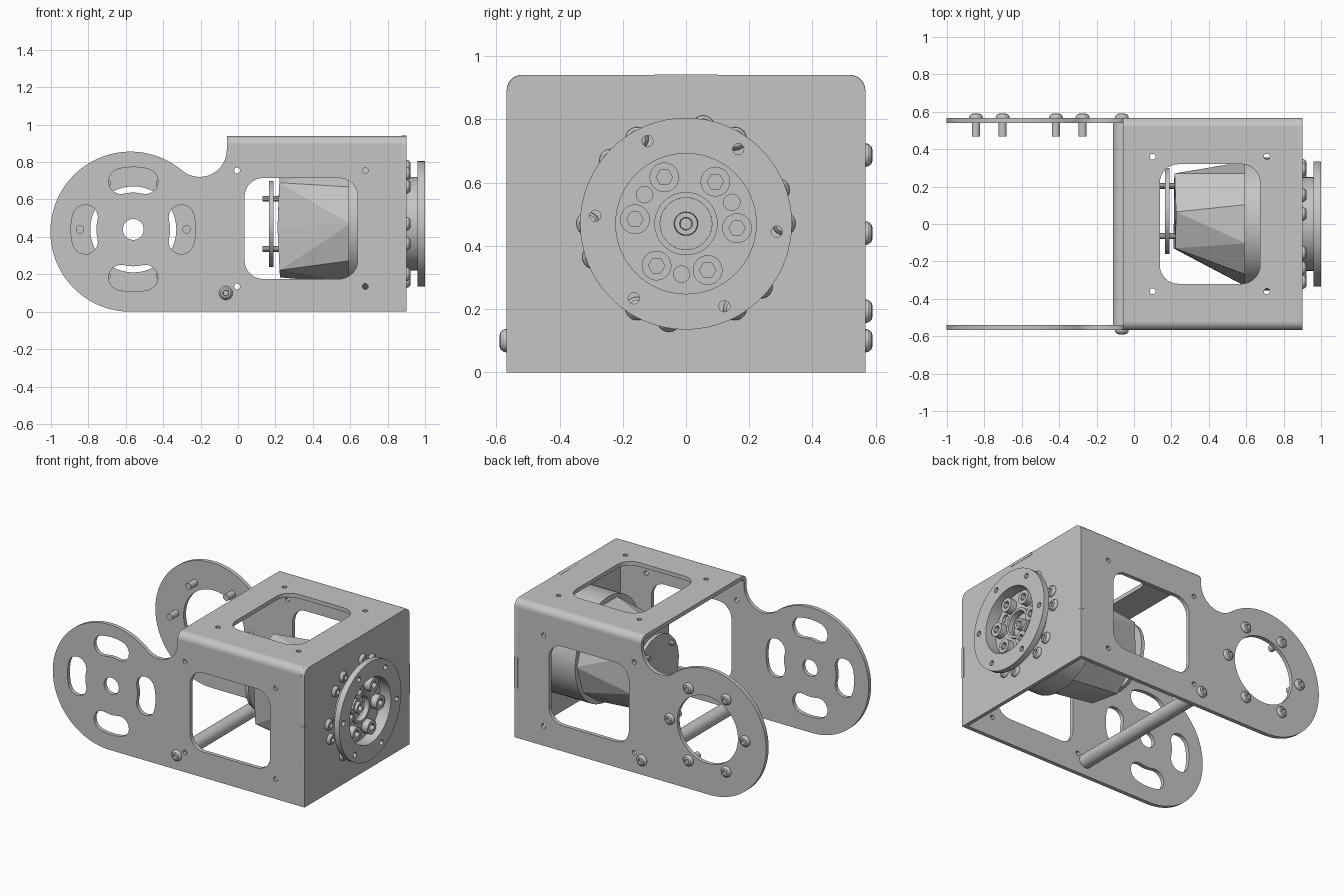
import bpy, bmesh
from math import sin, cos, radians, pi
from mathutils import Matrix

cube = bpy.data.objects.get("Cube")
if cube:
    bpy.data.objects.remove(cube, do_unlink=True)

COLOUR = (0.56, 0.56, 0.56, 1)
grey = bpy.data.materials.new("plain grey metal")
grey.use_nodes = True
grey.diffuse_color = COLOUR
grey.node_tree.nodes["Principled BSDF"].inputs["Base Color"].default_value = COLOUR


def frame(u, v, w):
    return Matrix((u, v, w)).transposed().to_4x4()


# Drawing planes: two in-plane axes, then the outward axis
FRONT = frame((1, 0, 0), (0, 0, 1), (0, -1, 0))
BACK = frame((-1, 0, 0), (0, 0, 1), (0, 1, 0))
RIGHT = frame((0, 1, 0), (0, 0, 1), (1, 0, 0))
TOP = Matrix.Identity(4)
smooth_parts = []


def finish(name, bm, matrix, smooth=True):
    bm.transform(matrix)
    bmesh.ops.remove_doubles(bm, verts=bm.verts, dist=1e-5)
    bmesh.ops.recalc_face_normals(bm, faces=bm.faces)
    mesh = bpy.data.meshes.new(name)
    bm.to_mesh(mesh)
    bm.free()
    mesh.materials.append(grey)
    ob = bpy.data.objects.new(name, mesh)
    bpy.context.collection.objects.link(ob)
    if smooth:
        smooth_parts.append(ob)


def arc(cu, cv, r, a0, a1, n=24):
    return [(cu + r * cos(radians(a0 + (a1 - a0) * i / n)),
             cv + r * sin(radians(a0 + (a1 - a0) * i / n))) for i in range(n + 1)]


def circle(cu, cv, r, n=32):
    return arc(cu, cv, r, 0, 360, n)[:-1]


def rounded(u0, v0, u1, v1, r):
    return (arc(u1 - r, v1 - r, r, 0, 90, 8) + arc(u0 + r, v1 - r, r, 90, 180, 8)
            + arc(u0 + r, v0 + r, r, 180, 270, 8) + arc(u1 - r, v0 + r, r, 270, 360, 8))


def slot(cu, cv, r, half, a, spread):
    """Kidney slot following a circle of radius r."""
    def end(b, start):
        return arc(cu + r * cos(radians(b)), cv + r * sin(radians(b)), half, start, start + 180, 10)
    return (arc(cu, cv, r + half, a - spread, a + spread, 8) + end(a + spread, a + spread)[1:-1]
            + arc(cu, cv, r - half, a + spread, a - spread, 8) + end(a - spread, a - spread + 180)[1:-1])


def plate(name, plane, w0, w1, outline, holes=()):
    """Sheet with holes, filled from 2D outlines and extruded from w0 to w1."""
    curve = bpy.data.curves.new(name, 'CURVE')
    curve.dimensions = '2D'
    curve.fill_mode = 'BOTH'
    curve.extrude = (w1 - w0) / 2
    for loop in [outline, *holes]:
        s = curve.splines.new('POLY')
        s.points.add(len(loop) - 1)
        for p, (u, v) in zip(s.points, loop):
            p.co = (u, v, 0, 1)
        s.use_cyclic_u = True
    tmp = bpy.data.objects.new(name, curve)
    bpy.context.collection.objects.link(tmp)
    bpy.context.view_layer.update()
    mesh = bpy.data.meshes.new_from_object(tmp.evaluated_get(bpy.context.evaluated_depsgraph_get()))
    bm = bmesh.new()
    bm.from_mesh(mesh)
    bpy.data.objects.remove(tmp)
    bpy.data.curves.remove(curve)
    bpy.data.meshes.remove(mesh)
    finish(name, bm, plane @ Matrix.Translation((0, 0, (w0 + w1) / 2)))


def lathe(name, plane, u, v, profile, n=24):
    """Turned part: profile of (radius, height along the outward axis)."""
    bm = bmesh.new()
    verts = [bm.verts.new((r, 0, h)) for r, h in profile]
    edges = [bm.edges.new(pair) for pair in zip(verts, verts[1:])]
    bmesh.ops.spin(bm, geom=verts + edges, cent=(0, 0, 0), axis=(0, 0, 1), angle=2 * pi, steps=n)
    finish(name, bm, plane @ Matrix.Translation((u, v, 0)))


def button_screw(name, plane, u, v, base, length):
    shape = [(0, base - length), (.022, base - length), (.022, base), (.037, base), (.036, base + .009),
             (.027, base + .02), (.016, base + .023), (.014, base + .008), (0, base + .008)]
    lathe(name, plane, u, v, shape, 20)


def polar(cu, cv, r, a):
    return cu + r * cos(radians(a)), cv + r * sin(radians(a))


# Side plates: round arm end, concave neck, square body
AX, AZ = -0.56, 0.44
W0, W1, BX = 0.54, 0.567, 0.875
side = ([(BX, 0)] + arc(-.575, .428, .428, 270, 50, 64)
        + arc(-.205, .866, .145, 230, 360, 24)[1:] + [(-.06, .893), (BX, .893)])
side_holes = [rounded(.035, .175, .64, .715, .1)]
side_holes += [circle(x, z, .016, 12) for x in (-.005, .68) for z in (.135, .755)]
slots = [slot(AX, AZ, .265, .068, a, 14) for a in (0, 90, 180, 270)]
plate("front_side_plate", FRONT, W0, W1, side, side_holes + slots + [circle(AX, AZ, .056)])
plate("back_side_plate", FRONT, -W1, -W0, side, side_holes + [circle(AX, AZ, .23, 48)])

# Top plate and the two bent edges
top_holes = [rounded(.138, -.32, .674, .32, .1)]
top_holes += [circle(x, y, .016, 12) for x in (.1, .71) for y in (-.36, .36)]
plate("top_plate", TOP, .913, .94, [(-.06, -.52), (BX, -.52), (BX, .52), (-.06, .52)], top_holes)
for name, s in (("front_bend", -1), ("back_bend", 1)):
    bend = arc(.52, .893, .047, 0, 90, 10) + arc(.52, .893, .02, 90, 0, 10)
    plate(name, RIGHT, -.06, BX, [(s * u, v) for u, v in bend])

# End plate with rounded top corners and its locating tabs
end = [(-W1, 0), (W1, 0)] + arc(W1 - .05, .89, .05, 0, 90, 8) + arc(.05 - W1, .89, .05, 90, 180, 8)
plate("end_plate", RIGHT, BX, .9, end, [circle(0, .47, .1)])
for name, s in (("front_tab", -1), ("back_tab", 1)):
    u0, u1 = sorted((s * .549, s * .568))
    plate(name, RIGHT, BX, .902, [(u0, .34), (u1, .34), (u1, .55), (u0, .55)])
plate("top_tab", RIGHT, BX, .902, [(-.1, .922), (.1, .922), (.1, .941), (-.1, .941)])

# Cross rod between the side plates, with a screw at each end
lathe("cross_rod", FRONT, -.065, .1, [(0, -W0), (.047, -W0), (.047, W0), (0, W0)], 32)
button_screw("front_rod_screw", FRONT, -.065, .1, W1, .03)
button_screw("back_rod_screw", BACK, .065, .1, W1, .03)

# Ring of screws on the back arm
for k in range(6):
    button_screw("arm_screw", BACK, *polar(-AX, AZ, .285, 60 * k), W1, .1)

# Output hub: wall, flange, recessed floor, centre boss, hex socket bolts
CZ = .47
bolt_angles = [60 * k - 5 for k in range(6)]
plate("hub_wall", RIGHT, .9, .96, circle(0, CZ, .25, 64), [circle(0, CZ, .222, 64)])
plate("hub_flange", RIGHT, .96, 1.0, circle(0, CZ, .335, 64),
      [circle(0, CZ, .222, 64)] + [circle(*polar(0, CZ, .288, a), .018, 12) for a in bolt_angles])
plate("hub_floor", RIGHT, .9, .92, circle(0, CZ, .222, 64),
      [circle(0, CZ, .082, 40)] + [circle(*polar(0, CZ, .16, a), .026, 16) for a in (25, 145, 265)])
plate("hub_boss", RIGHT, .9, .935, circle(0, CZ, .1, 40), [circle(0, CZ, .082, 40)])
lathe("hub_shaft", RIGHT, 0, CZ, [(.082, .89), (.038, .89), (.036, .925), (.02, .925), (.018, .9), (0, .9)], 32)
for a in bolt_angles:
    u, v = polar(0, CZ, .162, a)
    plate("hub_bolt", RIGHT, .92, .965, circle(u, v, .047, 24), [circle(u, v, .026, 6)])
for k in range(6):
    for offset in (0, 20):
        button_screw("end_plate_screw", RIGHT, *polar(0, CZ, .31, 60 * k + offset), .9, .04)

# Motor: smooth drum, faceted tapering body, rear disc with posts
lathe("motor_drum", RIGHT, 0, CZ, [(0, .59), (.355, .59), (.355, BX), (0, BX)], 48)
bm = bmesh.new()
for y, z in circle(0, CZ, .335, 10):
    bm.verts.new((.6, y, z))
for y, z in arc(.02, CZ, .3, 30, 390, 7)[:-1]:
    bm.verts.new((.21 + .05 * abs(z - CZ), min(max(y, -.13), .27), z))
bmesh.ops.convex_hull(bm, input=bm.verts)
finish("motor_body", bm, TOP, smooth=False)
lathe("rear_disc", RIGHT, .07, CZ, [(0, .165), (.23, .165), (.23, .19), (0, .19)], 20)
for a in (45, 135, 225, 315):
    lathe("rear_post", RIGHT, *polar(.07, CZ, .19, a), [(0, .13), (.016, .13), (.016, .25), (0, .25)], 10)

# Smooth the turned and bent surfaces, keep edges sharp
bpy.ops.object.select_all(action='DESELECT')
for ob in smooth_parts:
    ob.select_set(True)
bpy.context.view_layer.objects.active = smooth_parts[0]
bpy.ops.object.shade_smooth_by_angle(angle=radians(30))
